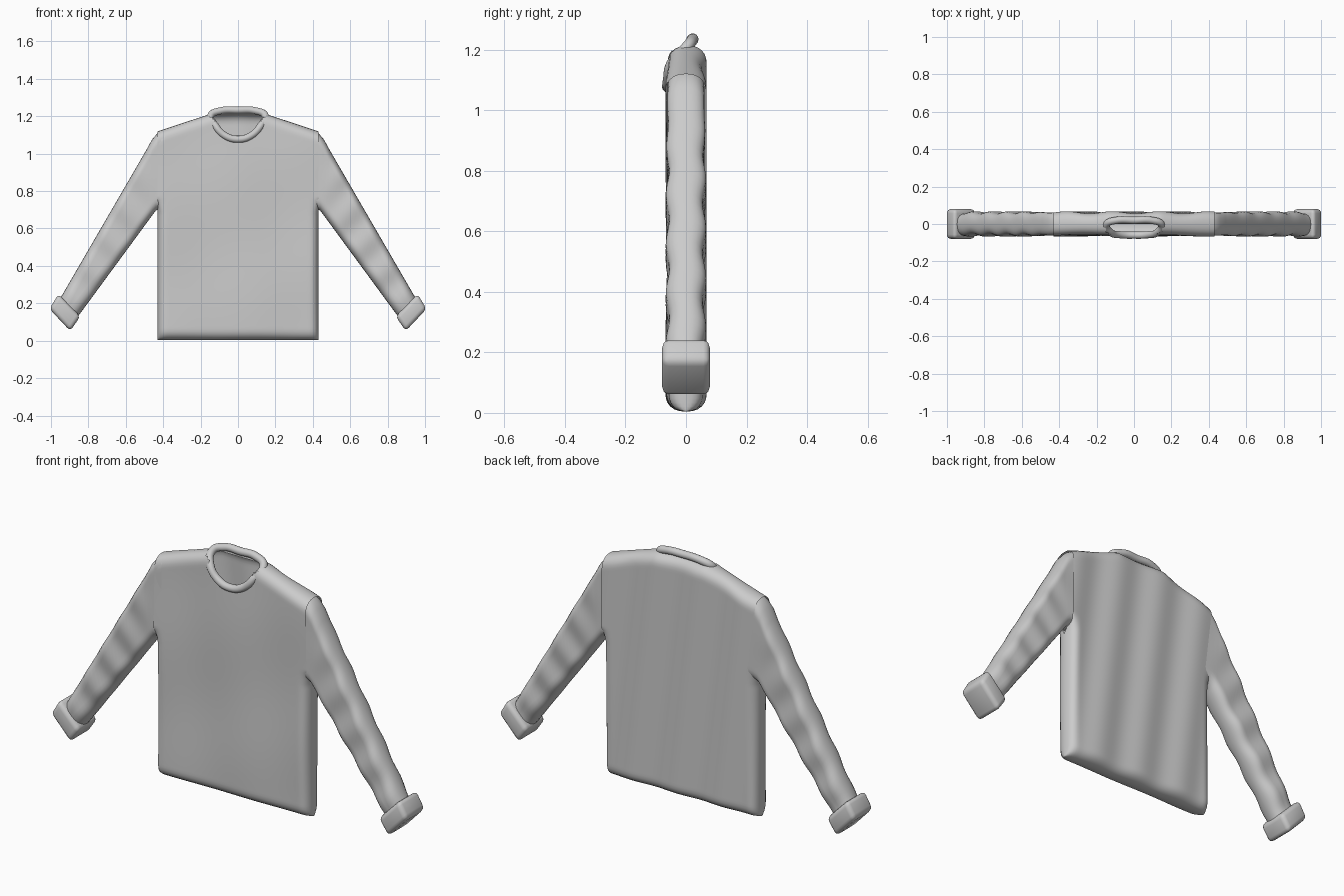
import bpy, bmesh, math

if "Cube" in bpy.data.objects:
    bpy.data.objects.remove(bpy.data.objects["Cube"])

DEPTH = 0.062


def spaced(length, n, r=0.06):
    """Positions 0..length, clustered near both ends for round edges."""
    ends = [r * (1 - math.cos(i * math.pi / 12)) for i in range(6)]
    mid = [r + (length - 2 * r) * i / n for i in range(n + 1)]
    return ends + mid + [length - e for e in reversed(ends)]


def rounding(e, r=0.06):
    s = max(0.0, min(e / r, 1.0))
    return (1 - (1 - s) ** 2.3) ** (1 / 2.3)


def finish(name, bm, mirror=False, angle=40):
    bmesh.ops.remove_doubles(bm, verts=bm.verts, dist=0.0004)
    bmesh.ops.recalc_face_normals(bm, faces=bm.faces)
    me = bpy.data.meshes.new(name)
    bm.to_mesh(me)
    bm.free()
    ob = bpy.data.objects.new(name, me)
    bpy.context.collection.objects.link(ob)
    if mirror:
        ob.modifiers.new("mirror", 'MIRROR').use_mirror_merge = False
    bpy.ops.object.select_all(action='DESELECT')
    bpy.context.view_layer.objects.active = ob
    ob.select_set(True)
    bpy.ops.object.shade_smooth_by_angle(angle=math.radians(angle))
    return ob


def panels(bm, stations, n, depth, keep=lambda c: True):
    """Front and back cloth panels between pairs of (x, z) edge points."""
    for side in (-1, 1):
        rows = []
        for (ax, az), (bx, bz) in stations:
            length = math.hypot(bx - ax, bz - az)
            row = []
            for p in spaced(length, n):
                t = p / length
                x, z = ax + (bx - ax) * t, az + (bz - az) * t
                y = side * rounding(min(p, length - p)) * depth(x, z, side)
                row.append(bm.verts.new((x, y, z)))
            rows.append(row)
        for r0, r1 in zip(rows, rows[1:]):
            for q in zip(r0, r0[1:], r1[1:], r1):
                c = sum((v.co for v in q), q[0].co * 0) / 4
                if side > 0 or keep(c):
                    bm.faces.new(q)


# Body: sides are rounded below the armpit, full depth where sleeves join
def shoulder(x):
    return min(1.215, 1.215 - 0.33 * (abs(x) - 0.14))


def body_depth(x, z, side):
    if side > 0:
        fold = 0.006 * math.sin(25 * x + 3 * z + 1)
    else:
        fold = 0.003 * math.sin(14 * x + 2 * z) + 0.003 * math.sin(9 * z - 4 * x)
    join = max(0.0, min((z - 0.68) / 0.08, 1.0))
    edge = rounding(0.43 - abs(x), 0.05)
    return (DEPTH + fold) * (edge + (1 - edge) * join)


def outside_neck(c):
    return c.z < 1.078 + 0.127 * (c.x / 0.145) ** 2


bm = bmesh.new()
xs = [p - 0.43 for p in spaced(0.86, 56, 0.05)]
panels(bm, [((x, 0.004), (x, shoulder(x))) for x in xs], 80, body_depth, outside_neck)
finish("sweater_body", bm, angle=60)


# Sleeves
def sleeve_depth(x, z, side):
    along = 0.52 * x - 0.85 * z
    far = max(0.0, min((x - 0.43) / 0.15, 1.0))
    fold = 0.006 * math.sin(30 * along + 8 * x + side) * far
    return DEPTH - 0.001 + fold


outer = [(0.39, 1.13), (0.43, 1.11), (0.46, 1.075), (0.49, 1.02)]
inner = [(0.39, 0.71), (0.42, 0.705), (0.44, 0.695), (0.455, 0.675)]
for i in range(1, 37):
    t = i / 36
    outer.append((0.49 + 0.47 * t, 1.02 - 0.81 * t))
    inner.append((0.455 + 0.415 * t, 0.675 - 0.565 * t))
bm = bmesh.new()
panels(bm, list(zip(outer, inner)), 16, sleeve_depth)
finish("sleeves", bm, mirror=True, angle=60)

# Cuffs: slanted blocks with softened edges
bm = bmesh.new()
corners = [(0.96, 0.25), (1.008, 0.17), (0.897, 0.052), (0.843, 0.13)]
base = bm.faces.new([bm.verts.new((x, -0.079, z)) for x, z in corners])
ext = bmesh.ops.extrude_face_region(bm, geom=[base])["geom"]
bmesh.ops.translate(bm, vec=(0, 0.158, 0),
                    verts=[v for v in ext if isinstance(v, bmesh.types.BMVert)])
bmesh.ops.bevel(bm, geom=bm.edges[:], offset=0.022, segments=3, profile=0.5,
                affect='EDGES', clamp_overlap=True)
finish("cuffs", bm, mirror=True)

# Collar: rolled tube around the neck opening
half = [(0.09, 0.02, 1.23), (0.145, 0.0, 1.205), (0.125, -0.045, 1.155), (0.07, -0.058, 1.097)]
path = ([(0, 0.02, 1.233)] + half + [(0, -0.06, 1.077)]
        + [(-x, y, z) for x, y, z in reversed(half)])
curve = bpy.data.curves.new("collar", 'CURVE')
curve.dimensions = '3D'
curve.bevel_depth = 0.019
curve.bevel_resolution = 5
spline = curve.splines.new('BEZIER')
spline.bezier_points.add(len(path) - 1)
for bp, co in zip(spline.bezier_points, path):
    bp.co = co
    bp.handle_left_type = bp.handle_right_type = 'AUTO'
spline.use_cyclic_u = True
bpy.context.collection.objects.link(bpy.data.objects.new("collar", curve))
